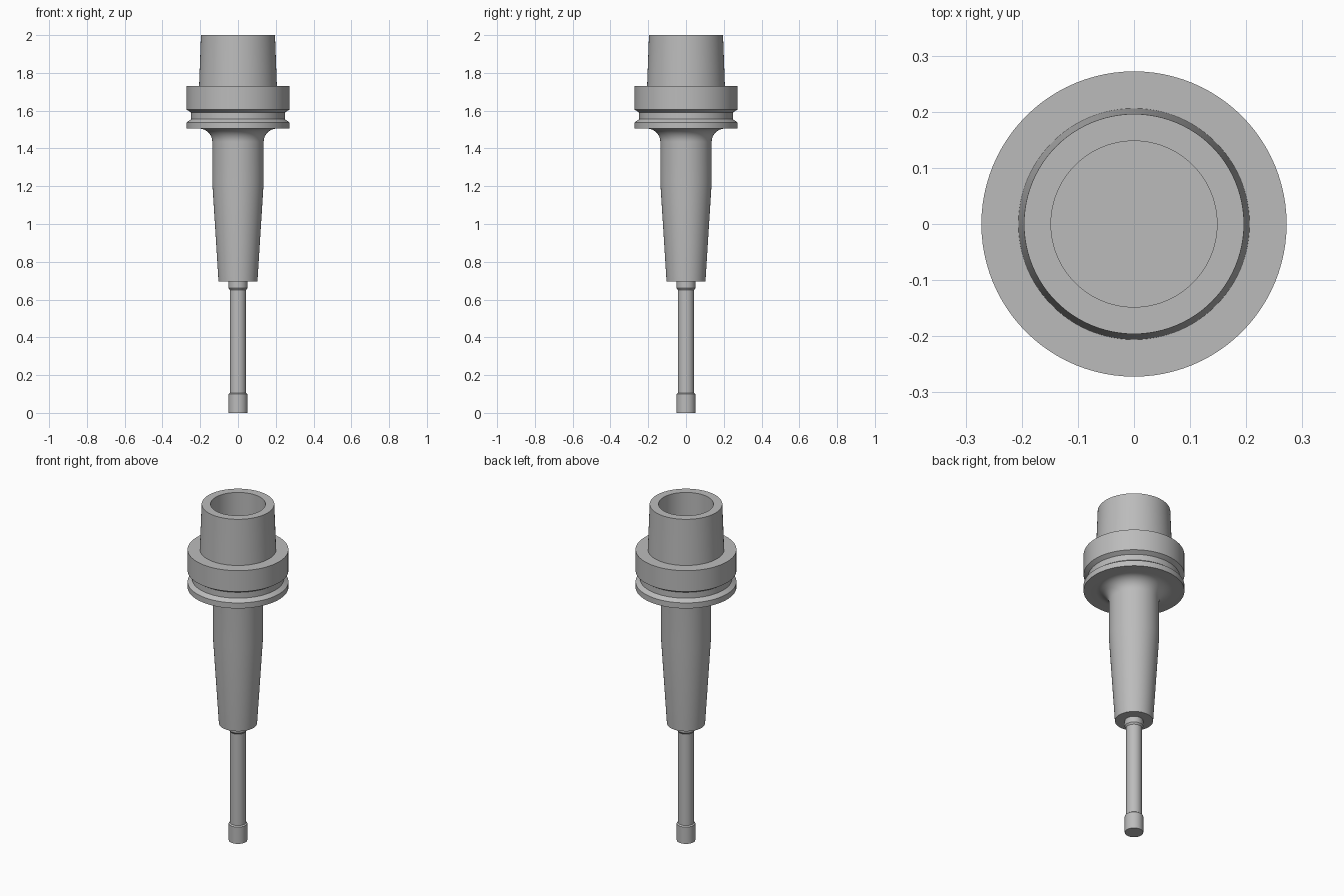
import bpy
import bmesh
from math import cos, sin, pi, radians

default = bpy.data.objects.get("Cube")
if default:
    bpy.data.objects.remove(default, do_unlink=True)

# One plain steel colour
steel = bpy.data.materials.new("steel grey")
steel.use_nodes = True
steel.diffuse_color = (0.5, 0.5, 0.5, 1)
steel.node_tree.nodes["Principled BSDF"].inputs["Base Color"].default_value = (0.5, 0.5, 0.5, 1)


def lathe(name, profile, steps=96):
    """Revolve (radius, height) points around the z axis."""
    bm = bmesh.new()
    verts = [bm.verts.new((r, 0, z)) for r, z in profile]
    edges = [bm.edges.new(pair) for pair in zip(verts, verts[1:])]
    bmesh.ops.spin(bm, geom=verts + edges, cent=(0, 0, 0), axis=(0, 0, 1),
                   angle=2 * pi, steps=steps, use_merge=True)
    bmesh.ops.remove_doubles(bm, verts=bm.verts, dist=0.0001)
    bmesh.ops.recalc_face_normals(bm, faces=bm.faces)
    mesh = bpy.data.meshes.new(name)
    bm.to_mesh(mesh)
    bm.free()
    mesh.materials.append(steel)
    obj = bpy.data.objects.new(name, mesh)
    bpy.context.collection.objects.link(obj)
    bpy.ops.object.select_all(action="DESELECT")
    obj.select_set(True)
    bpy.context.view_layer.objects.active = obj
    bpy.ops.object.shade_smooth_by_angle(angle=radians(25))
    return obj


# Holder: tapered nose, straight neck, fillet, grooved flange, hollow taper
fillet_r, neck_r, flange_z = 0.07, 0.136, 1.505
fillet = [(neck_r + fillet_r * (1 - cos(a)), flange_z - fillet_r * (1 - sin(a)))
          for a in (i * pi / 20 for i in range(11))]
nose = [(0, 0.695), (0.103, 0.695), (neck_r, 1.22)]
flange = [(0.272, flange_z), (0.272, 1.538), (0.248, 1.555),
          (0.248, 1.59), (0.272, 1.605), (0.272, 1.73)]
taper = [(0.206, 1.73), (0.196, 2.0), (0.148, 2.0), (0.148, 1.73), (0, 1.73)]
lathe("tool_holder", nose + fillet + flange + taper)

# Tool: wide cutting tip, slim shaft, clamped shank running into the holder
lathe("cutting_tool", [(0, 0), (0.05, 0), (0.05, 0.1), (0.043, 0.106),
                       (0.043, 0.65), (0.05, 0.66), (0.05, 0.75), (0, 0.75)], steps=64)
